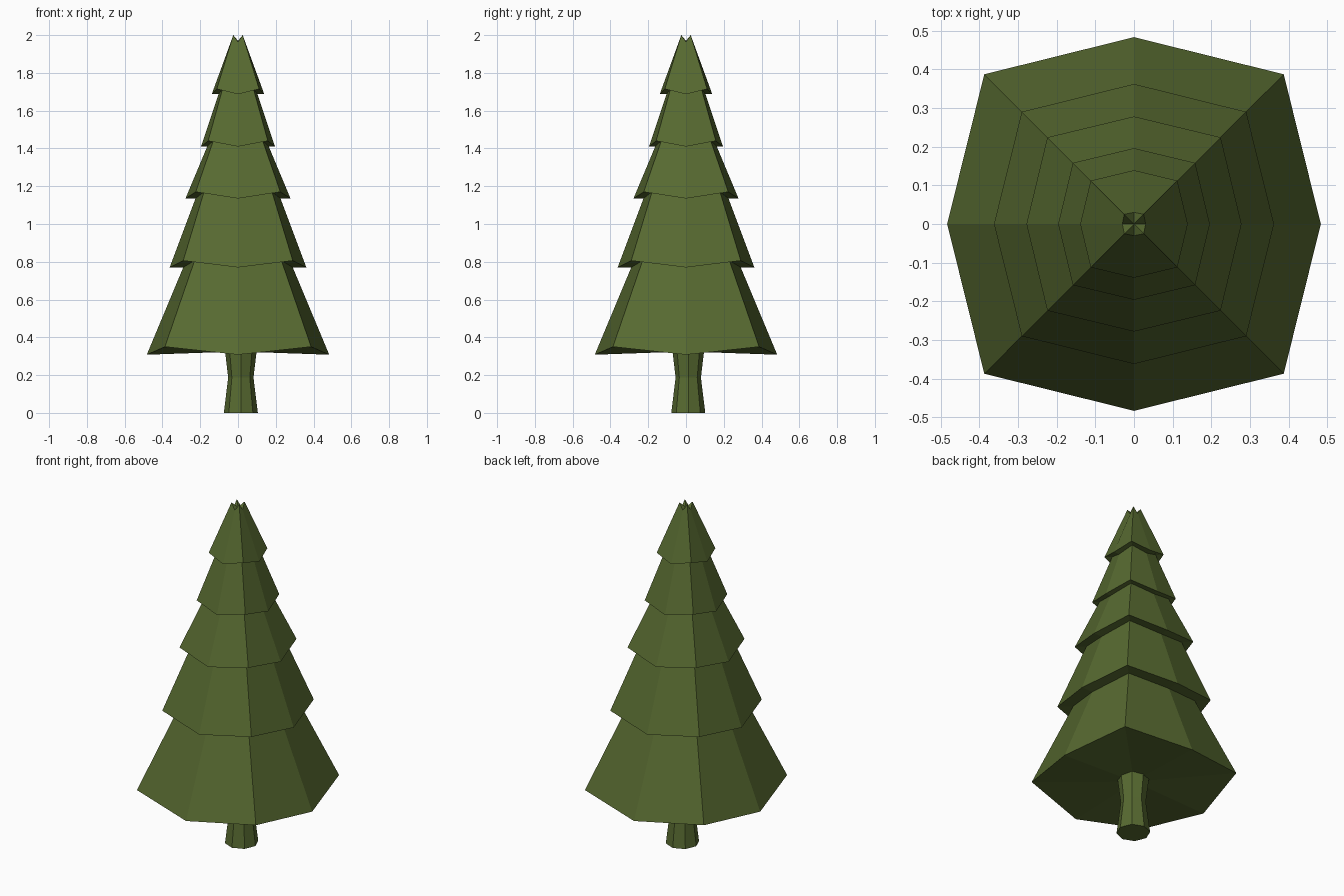
import bpy, bmesh
from math import cos, sin, pi

if "Cube" in bpy.data.objects:
    bpy.data.objects.remove(bpy.data.objects["Cube"])

green = bpy.data.materials.new("dark_green")
green.diffuse_color = (0.095, 0.143, 0.030, 1)
green.use_nodes = True
green.node_tree.nodes["Principled BSDF"].inputs["Base Color"].default_value = green.diffuse_color


def octagon(bm, r_axis, z_axis, diag, z_diag, cx=0, cy=0):
    """Ring alternating axis corners (radius) and diagonal corners (x = y offset)."""
    ring = []
    for i in range(8):
        r, z = (r_axis, z_axis) if i % 2 == 0 else (diag * 2 ** 0.5, z_diag)
        a = i * pi / 4
        ring.append(bm.verts.new((cx + r * cos(a), cy + r * sin(a), z)))
    return ring


def loft(name, rings, z_bottom, z_top, cx=0, cy=0):
    """Skin a stack of octagons and close both ends with fans."""
    bm = bmesh.new()
    loops = [octagon(bm, *r, cx, cy) for r in rings]
    for a, b in zip(loops, loops[1:]):
        for i in range(8):
            j = (i + 1) % 8
            bm.faces.new((a[i], a[j], b[j], b[i]))
    for loop, z in ((loops[0], z_bottom), (loops[-1], z_top)):
        c = bm.verts.new((cx, cy, z))
        for i in range(8):
            bm.faces.new((loop[i], loop[(i + 1) % 8], c))
    bmesh.ops.recalc_face_normals(bm, faces=bm.faces)
    mesh = bpy.data.meshes.new(name)
    bm.to_mesh(mesh)
    bm.free()
    mesh.materials.append(green)
    obj = bpy.data.objects.new(name, mesh)
    bpy.context.collection.objects.link(obj)
    return obj


# Foliage: five skirts, each overhanging the narrower top of the one below
# (axis radius, axis z, diagonal offset, diagonal z)
loft("foliage", [
    (0.483, 0.308, 0.387, 0.350),
    (0.290, 0.770, 0.230, 0.806), (0.362, 0.770, 0.290, 0.806),
    (0.225, 1.135, 0.180, 1.170), (0.278, 1.135, 0.224, 1.170),
    (0.163, 1.410, 0.131, 1.440), (0.196, 1.410, 0.158, 1.440),
    (0.103, 1.687, 0.082, 1.715), (0.139, 1.687, 0.112, 1.715),
    (0.030, 1.963, 0.025, 2.000),
], 0.325, 1.97)

# Trunk: slightly off-centre, pinched in the middle
loft("trunk", [(r, z, r * 0.707, z) for r, z in
               ((0.090, 0), (0.067, 0.187), (0.084, 0.33))],
     0, 0.33, 0.015, 0.012)
